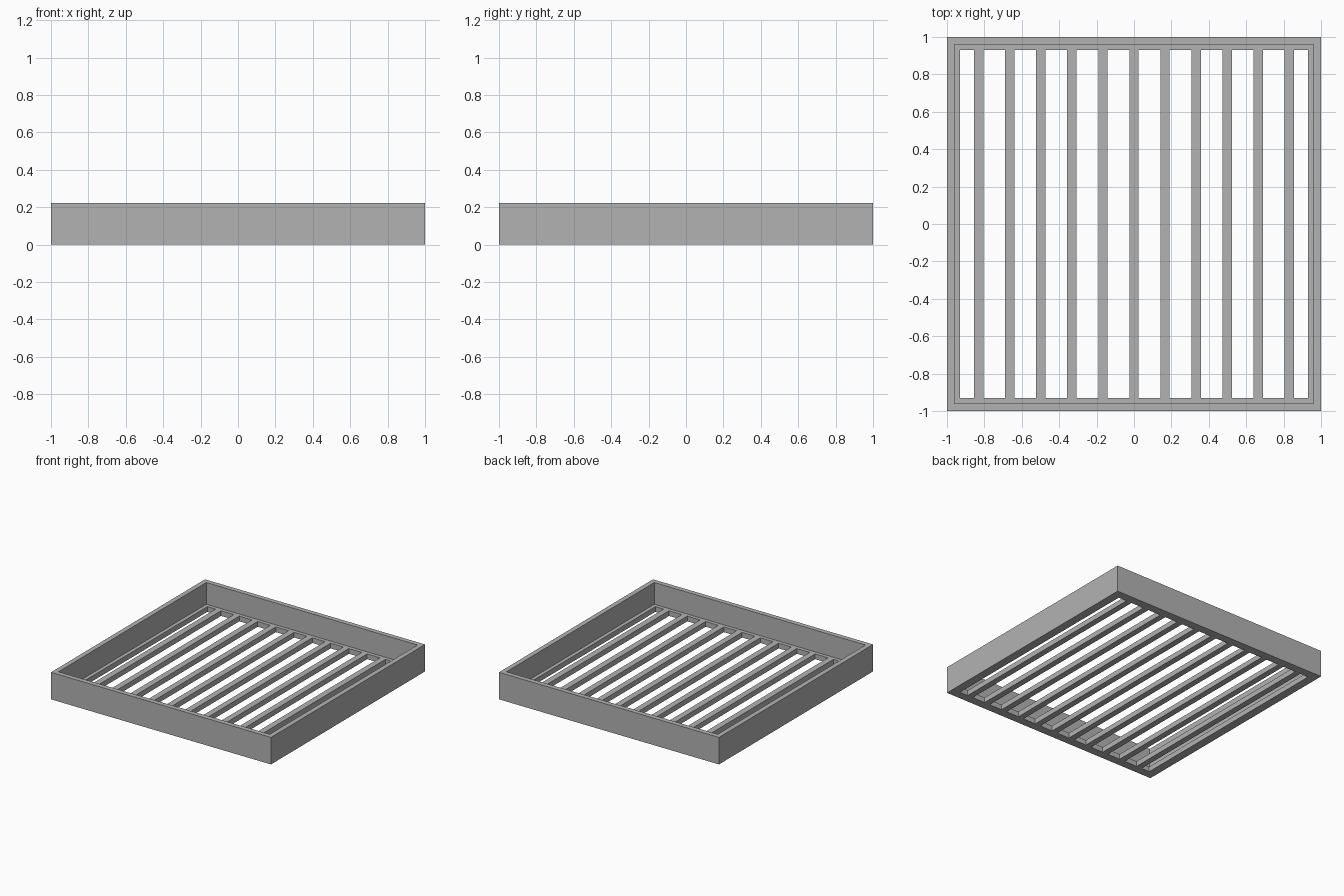
import bpy
import bmesh

cube = bpy.data.objects.get("Cube")
if cube:
    bpy.data.objects.remove(cube, do_unlink=True)

HEIGHT = 0.222      # full height of the rim
FLOOR = 0.043       # thickness of the ledge and the slats
WALL_IN = 0.96      # inner face of the rim
LEDGE_IN = 0.93     # inner edge of the ledge
SLATS = 11
SPACING = 0.166
SLAT_WIDTH = 0.05

gray = bpy.data.materials.new("plain gray")
gray.use_nodes = True
color = (0.45, 0.45, 0.45, 1)
gray.diffuse_color = color
gray.node_tree.nodes["Principled BSDF"].inputs["Base Color"].default_value = color


def add_object(name, bm):
    bmesh.ops.recalc_face_normals(bm, faces=bm.faces)
    mesh = bpy.data.meshes.new(name)
    bm.to_mesh(mesh)
    bm.free()
    mesh.materials.append(gray)
    obj = bpy.data.objects.new(name, mesh)
    bpy.context.collection.objects.link(obj)
    return obj


# Square frame: a stepped wall profile carried around four mitred corners
profile = [(1, 0), (1, HEIGHT), (WALL_IN, HEIGHT),
           (WALL_IN, FLOOR), (LEDGE_IN, FLOOR), (LEDGE_IN, 0)]
corners = [(1, 1), (-1, 1), (-1, -1), (1, -1)]
bm = bmesh.new()
rings = [[bm.verts.new((sx * r, sy * r, z)) for r, z in profile] for sx, sy in corners]
for i, ring in enumerate(rings):
    following = rings[(i + 1) % len(rings)]
    for j in range(len(profile)):
        k = (j + 1) % len(profile)
        bm.faces.new((ring[j], ring[k], following[k], following[j]))
add_object("frame", bm)

# Slats: evenly spaced bars running front to back, flush with the ledge
for i in range(SLATS):
    bm = bmesh.new()
    bmesh.ops.create_cube(bm, size=1)
    bmesh.ops.scale(bm, vec=(SLAT_WIDTH, 2 * LEDGE_IN, FLOOR), verts=bm.verts)
    slat = add_object(f"slat_{i + 1}", bm)
    slat.location = ((i - (SLATS - 1) / 2) * SPACING, 0, FLOOR / 2)
